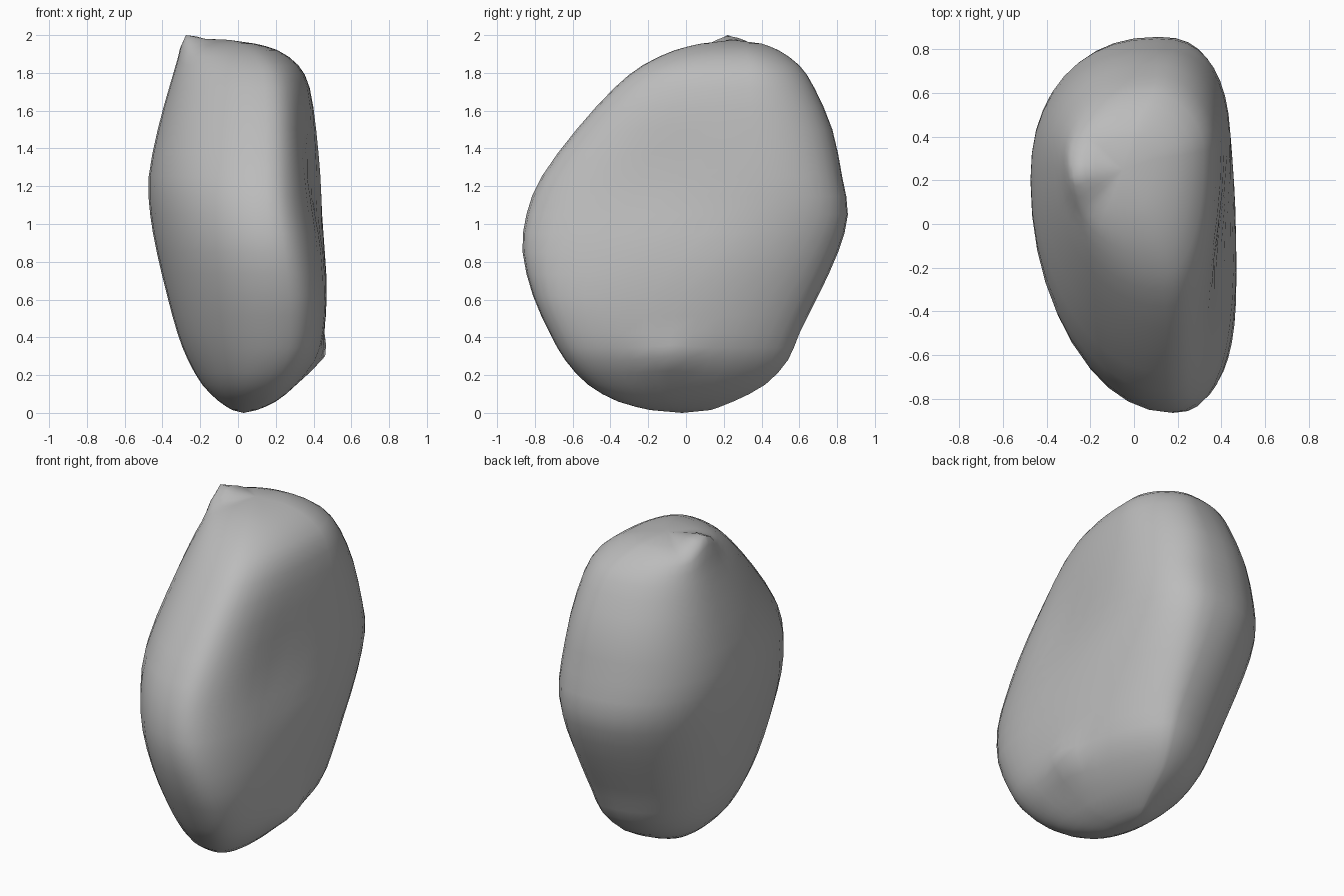
import bpy, bmesh
from math import sin, cos, pi, exp, radians
from mathutils import Vector

cube = bpy.data.objects.get("Cube")
if cube:
    bpy.data.objects.remove(cube, do_unlink=True)

stone = bpy.data.materials.new("stone grey")
stone.use_nodes = True
GREY = (0.5, 0.5, 0.5, 1)
stone.diffuse_color = GREY
stone.node_tree.nodes["Principled BSDF"].inputs["Base Color"].default_value = GREY


def lerp(a, b, t):
    return a + (b - a) * t


def power(value, exponent):
    """Signed power for rounded-box cross-sections."""
    return abs(value) ** exponent * (1 if value >= 0 else -1)


# Horizontal sections: height, left edge, right edge, front edge, back edge
SECTIONS = [
    (.015, -.03, .10, -.19, .13),
    (.06, -.10, .20, -.36, .25),
    (.15, -.19, .31, -.52, .42),
    (.28, -.265, .415, -.64, .54),
    (.42, -.32, .455, -.72, .60),
    (.62, -.375, .47, -.81, .70),
    (.85, -.43, .465, -.865, .805),
    (1.05, -.465, .45, -.845, .857),
    (1.25, -.473, .44, -.765, .827),
    (1.5, -.425, .415, -.58, .775),
    (1.72, -.365, .38, -.38, .68),
    (1.84, -.325, .32, -.23, .60),
    (1.92, -.29, .21, -.06, .49),
    (1.955, -.18, .09, .08, .40),
]
SIDES = 40


def smoothed(rows):
    """Insert a curved in-between row into every gap."""
    result = [rows[0]]
    for k in range(1, len(rows)):
        before, after = rows[max(k - 2, 0)], rows[min(k + 1, len(rows) - 1)]
        a, b = rows[k - 1], rows[k]
        middle = [(9 * (q + r) - p - s) / 16 for p, q, r, s in zip(before, a, b, after)]
        result += [middle, b]
    return result


def section_point(section, angle):
    """Point on a section made of four quarter curves, one per side pair."""
    z, left, right, front, back = section
    rise = min(max((z - .6) / .6, 0), 1)
    c, s = cos(angle), sin(angle)
    rim_x = lerp(left, right, .63 if s > 0 else .68)
    if c > 0:
        side_y = lerp(front, back, lerp(.4, .68, rise))
        fullness = 2.65 - 1.1 * abs(z - 1.1) if s > 0 else lerp(2.8, 2.3, rise)
    else:
        side_y = lerp(front, back, .61)
        fullness = 2.25 if s > 0 else 2.02
    x = rim_x + power(c, 2 / fullness) * abs((right if c > 0 else left) - rim_x)
    y = side_y + power(s, 2 / fullness) * abs((back if s > 0 else front) - side_y)
    # Shallow hollow across the upper front of the flat side
    if c > 0:
        hollow = exp(-((y + .15) / .3) ** 2 - ((z - 1.25) / .3) ** 2)
        x -= .04 * hollow * min(1, 2 * c)
    return x, y, z


def pull(bm, near, offset, radius):
    """Drag the vertex closest to a point, with its surroundings tapering off."""
    near, offset = Vector(near), Vector(offset)
    centre = min(bm.verts, key=lambda v: (v.co - near).length).co.copy()
    for v in bm.verts:
        v.co += offset * max(0, 1 - (v.co - centre).length / radius)


# Pebble body, lofted through the sections and closed at both poles
bm = bmesh.new()
rings = [[bm.verts.new(section_point(sec, 2 * pi * i / SIDES)) for i in range(SIDES)]
         for sec in smoothed(SECTIONS)]
bottom = bm.verts.new((.03, -.02, 0))
top = bm.verts.new((-.05, .25, 1.975))
for i in range(SIDES):
    j = (i + 1) % SIDES
    for low, high in zip(rings, rings[1:]):
        bm.faces.new((low[i], low[j], high[j], high[i]))
    bm.faces.new((rings[0][j], rings[0][i], bottom))
    bm.faces.new((rings[-1][i], rings[-1][j], top))

# Pinched peak near the top and a low nub on the flat side
pull(bm, (-.29, .2, 1.92), (.01, 0, .08), .17)
pull(bm, (.42, -.05, .28), (.05, 0, .02), .17)

bmesh.ops.recalc_face_normals(bm, faces=bm.faces)
mesh = bpy.data.meshes.new("pebble_body")
bm.to_mesh(mesh)
bm.free()
mesh.materials.append(stone)
body = bpy.data.objects.new("pebble_body", mesh)
bpy.context.collection.objects.link(body)
bpy.ops.object.select_all(action='DESELECT')
body.select_set(True)
bpy.context.view_layer.objects.active = body
bpy.ops.object.shade_smooth_by_angle(angle=radians(60))
